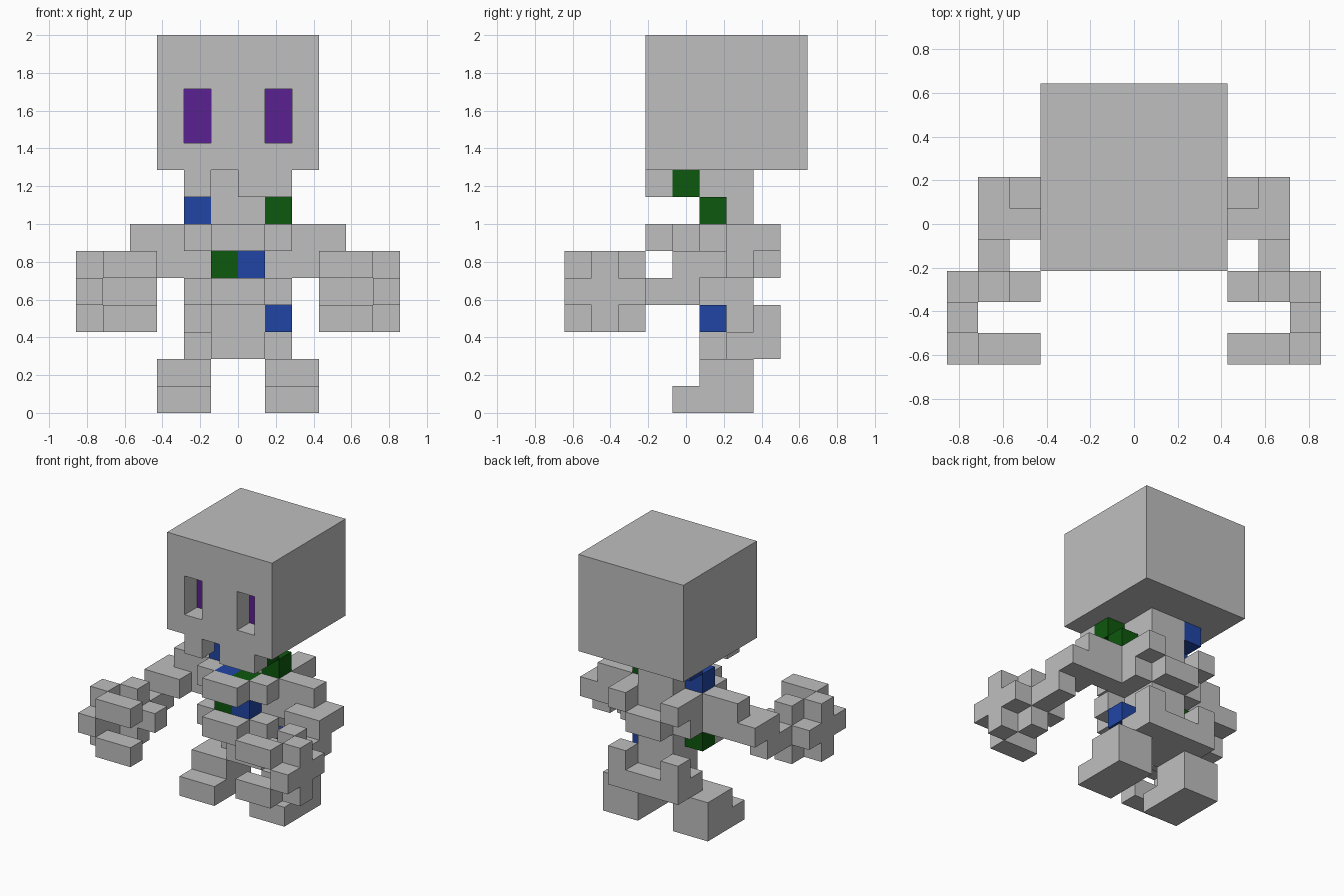
import bpy, bmesh
from mathutils import Vector

cube = bpy.data.objects.get("Cube")
if cube:
    bpy.data.objects.remove(cube, do_unlink=True)

U = 1 / 7  # size of one block


def material(name, rgb):
    m = bpy.data.materials.new(name)
    m.diffuse_color = (*rgb, 1)
    m.use_nodes = True
    bsdf = m.node_tree.nodes["Principled BSDF"]
    bsdf.inputs["Base Color"].default_value = (*rgb, 1)
    bsdf.inputs["Roughness"].default_value = 0.9
    return m


GREY = material("bone_grey", (0.52, 0.52, 0.52))
GREEN = material("dark_green", (0.004, 0.098, 0.004))
BLUE = material("blue", (0.015, 0.06, 0.38))
PURPLE = material("purple", (0.105, 0.015, 0.283))


def cells(boxes):
    """Block coordinates filled by boxes given as (x0, x1, y0, y1, z0, z1)."""
    return {(x, y, z) for x0, x1, y0, y1, z0, z1 in boxes
            for x in range(x0, x1) for y in range(y0, y1) for z in range(z0, z1)}


def part(name, boxes, mat=GREY, holes=(), mirror=False):
    """Make one blocky shell: only the outer faces of the filled blocks."""
    filled = cells(boxes) - cells(holes)
    if mirror:
        filled = {(-1 - x, y, z) for x, y, z in filled}
    bm = bmesh.new()
    for c in filled:
        centre = Vector(c) + Vector((0.5, 0.5 - 4.5, 0.5))
        for axis in range(3):
            for sign in (-1, 1):
                near = list(c)
                near[axis] += sign
                if tuple(near) in filled:
                    continue
                n, a, b = Vector(), Vector(), Vector()
                n[axis] = sign / 2
                a[(axis + 1) % 3] = 0.5
                b[(axis + 2) % 3] = 0.5 * sign
                corners = (-a - b, a - b, a + b, -a + b)
                bm.faces.new([bm.verts.new((centre + n + k) * U) for k in corners])
    bmesh.ops.remove_doubles(bm, verts=bm.verts, dist=0.001)
    bmesh.ops.dissolve_limit(bm, angle_limit=0.01, verts=bm.verts, edges=bm.edges,
                             delimit={'NORMAL'})
    me = bpy.data.meshes.new(name)
    bm.to_mesh(me)
    bm.free()
    me.materials.append(mat)
    ob = bpy.data.objects.new(name, me)
    bpy.context.collection.objects.link(ob)
    return ob


# Head with two recessed eye sockets and uneven upper teeth
head = part("head", [(-3, 3, 3, 9, 9, 14), (-2, -1, 3, 4, 8, 9), (0, 2, 3, 4, 8, 9)],
            holes=[(-2, -1, 3, 4, 10, 12), (1, 2, 3, 4, 10, 12)])
head.data.materials.append(PURPLE)
for f in head.data.polygons:  # socket backs are the front-facing faces set inside
    if f.normal.y < -0.9 and f.center.y > -1.2 * U and f.center.z > 9 * U:
        f.material_index = 1

# Spine from pelvis to skull
part("spine", [(-1, 1, 5, 7, 2, 9)])

# Front rib bars and the rear bar
part("upper_rib_bar", [(-1, 1, 3, 4, 6, 7)])
part("lower_rib_bar", [(-1, 1, 3, 4, 4, 5)])
part("back_bar", [(-1, 1, 7, 8, 5, 6)])

# Hip basin: rear bar, side wings and two upright prongs
part("pelvis", [(-2, 2, 7, 8, 2, 3), (-2, -1, 6, 7, 2, 3), (1, 2, 6, 7, 2, 3),
                (-2, -1, 7, 8, 3, 4), (1, 2, 7, 8, 3, 4)])

# Paired parts
PAIRED = {
    "upper_rib": [(1, 2, 4, 5, 6, 7)],
    "lower_rib": [(1, 2, 4, 5, 4, 5)],
    "shoulder_blade": [(1, 2, 6, 8, 6, 7), (1, 2, 6, 7, 5, 6)],
    "arm": [(2, 4, 5, 6, 6, 7), (1, 5, 5, 6, 5, 6), (3, 5, 4, 5, 5, 6),
            (4, 5, 3, 5, 4, 5)],
    "hand": [(3, 6, 2, 3, 4, 5), (4, 5, 2, 3, 3, 6),   # wrist and thumb
             (5, 6, 0, 3, 4, 5), (5, 6, 1, 2, 3, 6),   # palm cross
             (3, 5, 0, 1, 3, 4), (3, 5, 0, 1, 5, 6)],  # curled fingers
    "leg": [(1, 3, 5, 7, 0, 2), (1, 3, 4, 5, 0, 1)],
}
for name, boxes in PAIRED.items():
    part("left_" + name, boxes)
    part("right_" + name, boxes, mirror=True)

# Coloured strands that twist around the spine
part("green_strand", [(1, 2, 4, 5, 8, 9), (1, 2, 5, 6, 7, 8), (0, 1, 4, 5, 6, 7),
                      (-1, 0, 4, 5, 5, 6), (-2, -1, 5, 6, 4, 5)], GREEN)
part("blue_strand", [(-2, -1, 6, 7, 8, 9), (-2, -1, 5, 6, 7, 8), (-1, 0, 4, 5, 6, 7),
                     (0, 1, 4, 5, 4, 6), (1, 2, 5, 6, 3, 4)], BLUE)
